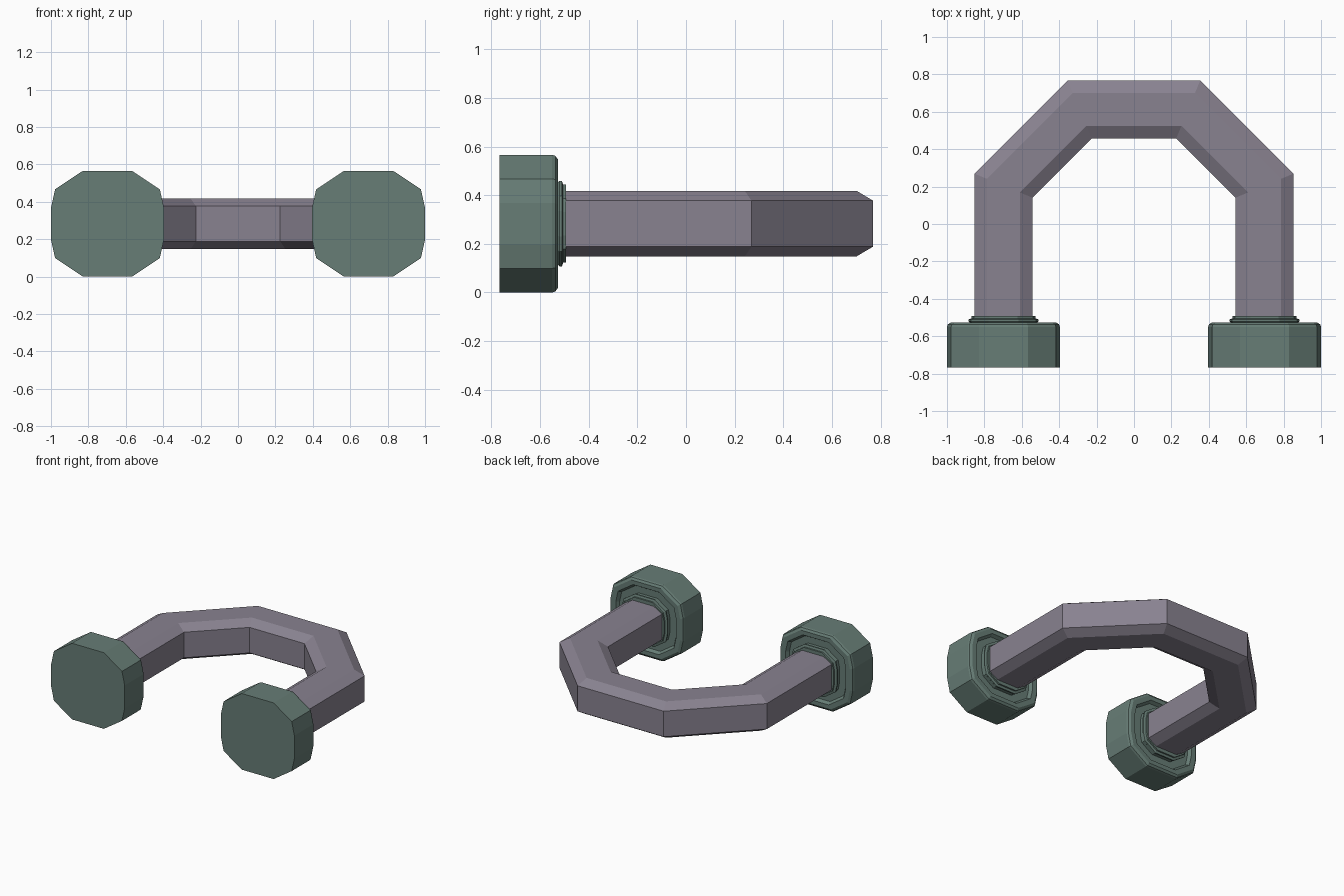
import bpy, bmesh, math
from mathutils import Vector

cube = bpy.data.objects.get("Cube")
if cube:
    bpy.data.objects.remove(cube, do_unlink=True)

MID_Z = 0.283
LEG_X = 0.698


def make_material(name, rgb):
    mat = bpy.data.materials.new(name)
    mat.use_nodes = True
    color = (*rgb, 1.0)
    mat.diffuse_color = color
    mat.node_tree.nodes["Principled BSDF"].inputs["Base Color"].default_value = color
    return mat


def quadrant_outline(points):
    """Mirror one quadrant of a cross-section into a closed outline."""
    right = points + [(x, -z) for x, z in reversed(points)]
    return right + [(-x, z) for x, z in reversed(right)]


def loft(name, rings, mat):
    """Skin a row of matching rings and cap both ends."""
    bm = bmesh.new()
    rows = [[bm.verts.new(p) for p in ring] for ring in rings]
    count = len(rows[0])
    for a, b in zip(rows, rows[1:]):
        for i in range(count):
            j = (i + 1) % count
            bm.faces.new((a[i], a[j], b[j], b[i]))
    bm.faces.new(rows[0])
    bm.faces.new(rows[-1])
    bmesh.ops.recalc_face_normals(bm, faces=bm.faces)
    mesh = bpy.data.meshes.new(name)
    bm.to_mesh(mesh)
    bm.free()
    mesh.materials.append(mat)
    obj = bpy.data.objects.new(name, mesh)
    bpy.context.collection.objects.link(obj)
    return obj


violet_grey = make_material("violet_grey", (0.25, 0.225, 0.28))
dull_green = make_material("dull_green", (0.135, 0.205, 0.18))

# Bent handle: chamfered section swept along a mitred path
section = quadrant_outline([(0.088, 0.135), (0.155, 0.095)])
half_path = [(LEG_X, -0.56), (LEG_X, 0.205), (0.29, 0.613)]
path = [Vector(p) for p in half_path + [(-x, y) for x, y in reversed(half_path)]]
rings = []
for i, point in enumerate(path):
    before = (point - path[i - 1]).normalized() if i else Vector((0, 1))
    after = (path[i + 1] - point).normalized() if i + 1 < len(path) else before
    tangent = (before + after).normalized()
    side = Vector((tangent.y, -tangent.x)) / tangent.dot(before)
    rings.append([(point.x + side.x * u, point.y + side.y * u, MID_Z + v)
                  for u, v in section])
loft("handle", rings, violet_grey)

# End caps: (scale, y) steps for disc, recessed rim and collar
outline = quadrant_outline([(0.131, MID_Z), (0.28, 0.184), (0.302, 0.085)])
steps = [(1.0, -0.766), (1.0, -0.55), (0.985, -0.537), (0.93, -0.526),
         (0.82, -0.526), (0.77, -0.55), (0.6, -0.55), (0.6, -0.526),
         (0.62, -0.52), (0.62, -0.51), (0.565, -0.505), (0.565, -0.493)]
for label, sign in (("left", 1), ("right", -1)):
    loft(label + "_end_cap",
         [[(sign * LEG_X + x * s, y, MID_Z + z * s) for x, z in outline]
          for s, y in steps], dull_green)
